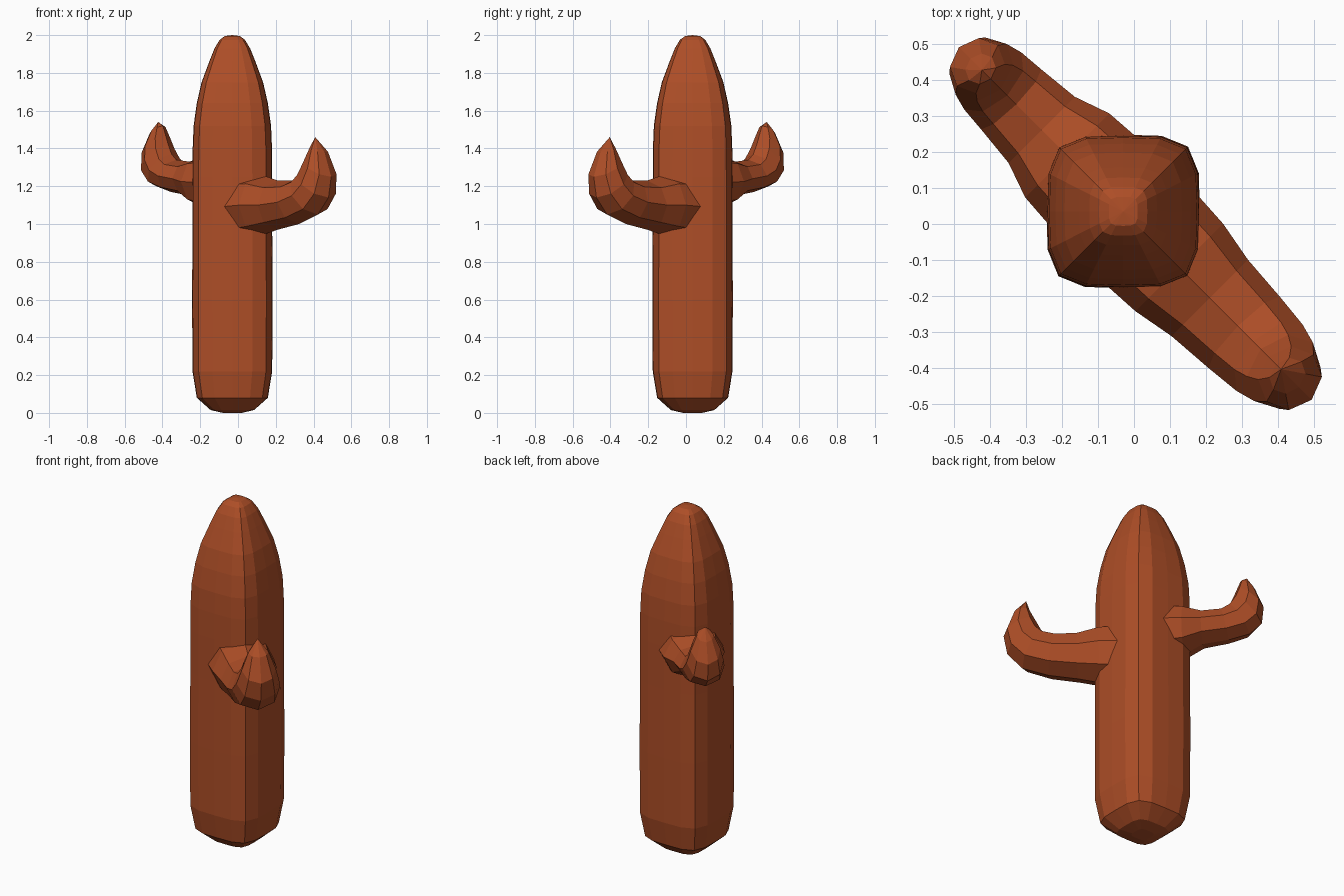
import bpy, bmesh, math
from mathutils import Vector

if "Cube" in bpy.data.objects:
    bpy.data.objects.remove(bpy.data.objects["Cube"])

rust = bpy.data.materials.new("rust_clay")
rust.diffuse_color = (0.42, 0.076, 0.02, 1)
rust.use_nodes = True
rust.node_tree.nodes["Principled BSDF"].inputs["Base Color"].default_value = rust.diffuse_color

AXIS = Vector((-0.03, 0.035, 0))      # trunk axis


def loft(name, rings, tip=None):
    """Skin a list of closed rings; close the end with a tip point or a cap."""
    bm = bmesh.new()
    vr = [[bm.verts.new(p) for p in r] for r in rings]
    n = len(vr[0])
    for a, b in zip(vr, vr[1:]):
        for i in range(n):
            j = (i + 1) % n
            bm.faces.new((a[i], a[j], b[j], b[i]))
    bm.faces.new(vr[0][::-1])
    if tip is None:
        bm.faces.new(vr[-1])
    else:
        t = bm.verts.new(tip)
        for i in range(n):
            bm.faces.new((vr[-1][i], vr[-1][(i + 1) % n], t))
    bmesh.ops.recalc_face_normals(bm, faces=bm.faces)
    me = bpy.data.meshes.new(name)
    bm.to_mesh(me)
    bm.free()
    me.materials.append(rust)
    ob = bpy.data.objects.new(name, me)
    bpy.context.collection.objects.link(ob)
    return ob


# Trunk: rounded-square section, (height, half width) profile
quarter = [(1, 0), (0.985, 0.5), (0.845, 0.845), (0.5, 0.985)]
section = []
for k in range(4):
    for x, y in quarter:
        for _ in range(k):
            x, y = -y, x
        section.append((x, y))
profile = [(0.0, 0.05), (0.015, 0.115), (0.08, 0.188), (0.22, 0.211), (0.6, 0.213),
           (1.0, 0.211), (1.25, 0.211), (1.4, 0.21), (1.52, 0.205), (1.64, 0.188),
           (1.75, 0.163), (1.86, 0.122), (1.93, 0.094), (1.975, 0.067), (1.995, 0.04)]
loft("trunk", [[AXIS + Vector((x * r, y * r, z)) for x, y in section]
               for z, r in profile], AXIS + Vector((0, 0, 2.0)))


# Arms: octagonal sections given by inner point, outer point (reach, z) and half width
def arm(name, side, stations, tip, sides=8):
    out = Vector((side, -side, 0)).normalized()
    across = Vector((1, 1, 0)).normalized()

    def at(p):
        return AXIS + out * p[0] + Vector((0, 0, p[1]))
    rings = []
    for inner, outer, w in stations:
        a, b = at(inner), at(outer)
        mid, half = (a + b) / 2, (a - b) / 2
        rings.append([mid + half * math.cos(math.tau * i / sides)
                      + across * w * math.sin(math.tau * i / sides) for i in range(sides)])
    loft(name, rings, at(tip))


arm("right_arm", 1, [
    ((0.08, 1.26), (0.08, 0.92), 0.18),
    ((0.22, 1.26), (0.22, 0.94), 0.172),
    ((0.34, 1.23), (0.34, 0.97), 0.15),
    ((0.45, 1.23), (0.50, 1.00), 0.14),
    ((0.51, 1.25), (0.64, 1.05), 0.13),
    ((0.54, 1.28), (0.72, 1.14), 0.115),
    ((0.57, 1.34), (0.74, 1.25), 0.092),
    ((0.60, 1.40), (0.69, 1.38), 0.055)], (0.62, 1.46))

arm("left_arm", -1, [
    ((0.08, 1.37), (0.08, 1.07), 0.175),
    ((0.22, 1.36), (0.22, 1.09), 0.165),
    ((0.32, 1.33), (0.32, 1.15), 0.13),
    ((0.42, 1.34), (0.46, 1.17), 0.118),
    ((0.455, 1.37), (0.57, 1.20), 0.112),
    ((0.48, 1.42), (0.635, 1.26), 0.10),
    ((0.50, 1.47), (0.645, 1.36), 0.08),
    ((0.52, 1.52), (0.60, 1.47), 0.045)], (0.555, 1.54))
